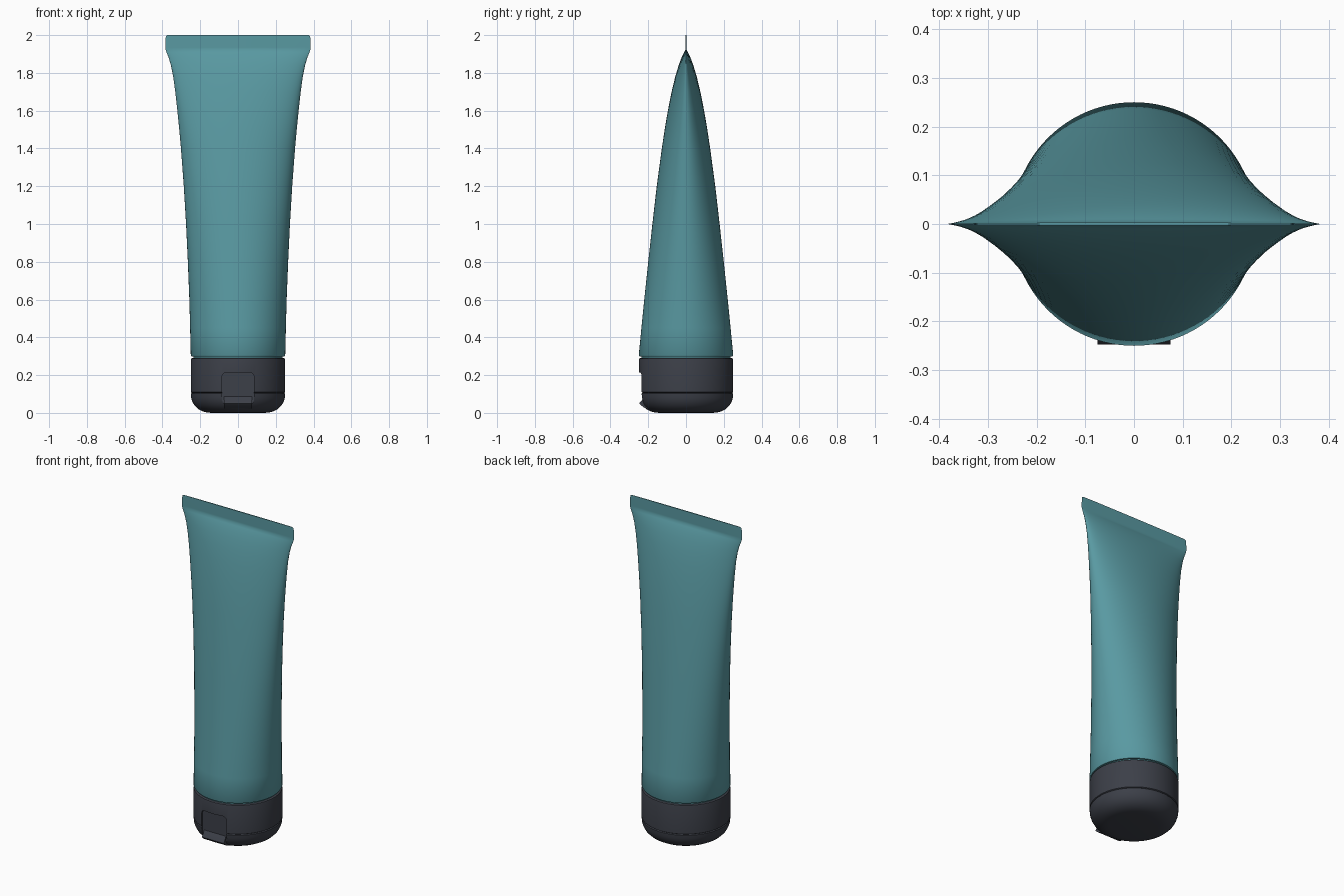
import bpy, bmesh, math
from mathutils import Vector

if "Cube" in bpy.data.objects:
    bpy.data.objects.remove(bpy.data.objects["Cube"])

SEG = 96

def material(name, rgb):
    m = bpy.data.materials.new(name)
    m.diffuse_color = (*rgb, 1)
    m.use_nodes = True
    m.node_tree.nodes["Principled BSDF"].inputs["Base Color"].default_value = m.diffuse_color
    return m

teal = material("teal_plastic", (0.10, 0.32, 0.36))
dark = material("dark_plastic", (0.045, 0.05, 0.065))

def make_object(name, bm, mat):
    bmesh.ops.recalc_face_normals(bm, faces=bm.faces)
    me = bpy.data.meshes.new(name)
    bm.to_mesh(me)
    bm.free()
    ob = bpy.data.objects.new(name, me)
    bpy.context.collection.objects.link(ob)
    me.materials.append(mat)
    return ob

def select(ob):
    bpy.ops.object.select_all(action='DESELECT')
    ob.select_set(True)
    bpy.context.view_layer.objects.active = ob

def smooth(ob, deg=32):
    select(ob)
    bpy.ops.object.shade_smooth_by_angle(angle=math.radians(deg))

def loft(name, rings, mat):
    """Closed skin through elliptical rings (z, half width, half depth)."""
    bm = bmesh.new()
    loops = [[bm.verts.new((a * math.cos(t), b * math.sin(t), z))
              for t in (2 * math.pi * i / SEG for i in range(SEG))]
             for z, a, b in rings]
    for lo, hi in zip(loops, loops[1:]):
        for i in range(SEG):
            j = (i + 1) % SEG
            bm.faces.new((lo[i], lo[j], hi[j], hi[i]))
    bm.faces.new(loops[0])
    bm.faces.new(loops[-1])
    return make_object(name, bm, mat)

def extrude(name, pts, vec, mat):
    bm = bmesh.new()
    f = bm.faces.new([bm.verts.new(p) for p in pts])
    new = bmesh.ops.extrude_face_region(bm, geom=[f])["geom"]
    bmesh.ops.translate(bm, vec=Vector(vec),
                        verts=[v for v in new if isinstance(v, bmesh.types.BMVert)])
    return make_object(name, bm, mat)

# Squeeze tube: round at the cap, flattening to a wide crimp
tube = loft("tube_body", [
    (0.28, 0.235, 0.235), (0.298, 0.236, 0.236), (0.299, 0.246, 0.246),
    (0.306, 0.25, 0.25), (0.45, 0.2535, 0.236), (0.6, 0.2575, 0.221),
    (0.8, 0.2655, 0.200), (1.0, 0.275, 0.178), (1.2, 0.287, 0.155),
    (1.4, 0.302, 0.128), (1.5, 0.311, 0.113), (1.6, 0.321, 0.096),
    (1.7, 0.332, 0.076), (1.78, 0.343, 0.057), (1.84, 0.355, 0.039),
    (1.88, 0.367, 0.024), (1.91, 0.379, 0.010), (1.922, 0.383, 0.003),
    (1.935, 0.385, 0.003), (1.985, 0.383, 0.003), (1.996, 0.38, 0.003),
    (2.0, 0.374, 0.003)], teal)
smooth(tube, 40)

# Cap: upper collar and rounded flip lid with a seam between
collar = loft("cap_collar", [(z, r, r) for z, r in [
    (0.106, 0.244), (0.11, 0.25), (0.28, 0.25), (0.287, 0.248),
    (0.29, 0.243)]], dark)
lid = loft("cap_lid", [(z, r, r) for z, r in [
    (0.0, 0.14), (0.002, 0.165), (0.009, 0.19), (0.022, 0.213),
    (0.04, 0.231), (0.06, 0.242), (0.08, 0.248), (0.102, 0.25),
    (0.106, 0.244)]], dark)

# Thumb recess cut into the front of both cap parts
outline = []
for cx, cz, start in [(0.06, 0.19, 0), (-0.06, 0.19, 90),
                      (-0.06, 0.07, 180), (0.06, 0.07, 270)]:
    for k in range(7):
        t = math.radians(start + k * 15)
        outline.append((cx + 0.025 * math.cos(t), -0.3, cz + 0.025 * math.sin(t)))
cutter = extrude("thumb_recess_cutter", outline, (0, 0.075, 0), dark)
cutter.hide_render = True
for ob in (collar, lid):
    mod = ob.modifiers.new("recess", 'BOOLEAN')
    mod.object = cutter
    mod.operation = 'DIFFERENCE'
    mod.solver = 'EXACT'
    select(ob)
    bpy.ops.object.modifier_apply(modifier=mod.name)
    smooth(ob)
bpy.data.objects.remove(cutter)

# Thumb lip flaring out at the foot of the recess
lip_profile = [(-0.21, 0.095), (-0.226, 0.085), (-0.234, 0.066), (-0.245, 0.055),
               (-0.247, 0.049), (-0.238, 0.040), (-0.222, 0.028), (-0.20, 0.02)]
lip = extrude("lid_thumb_lip", [(-0.075, y, z) for y, z in lip_profile],
              (0.15, 0, 0), dark)
smooth(lip, 45)
